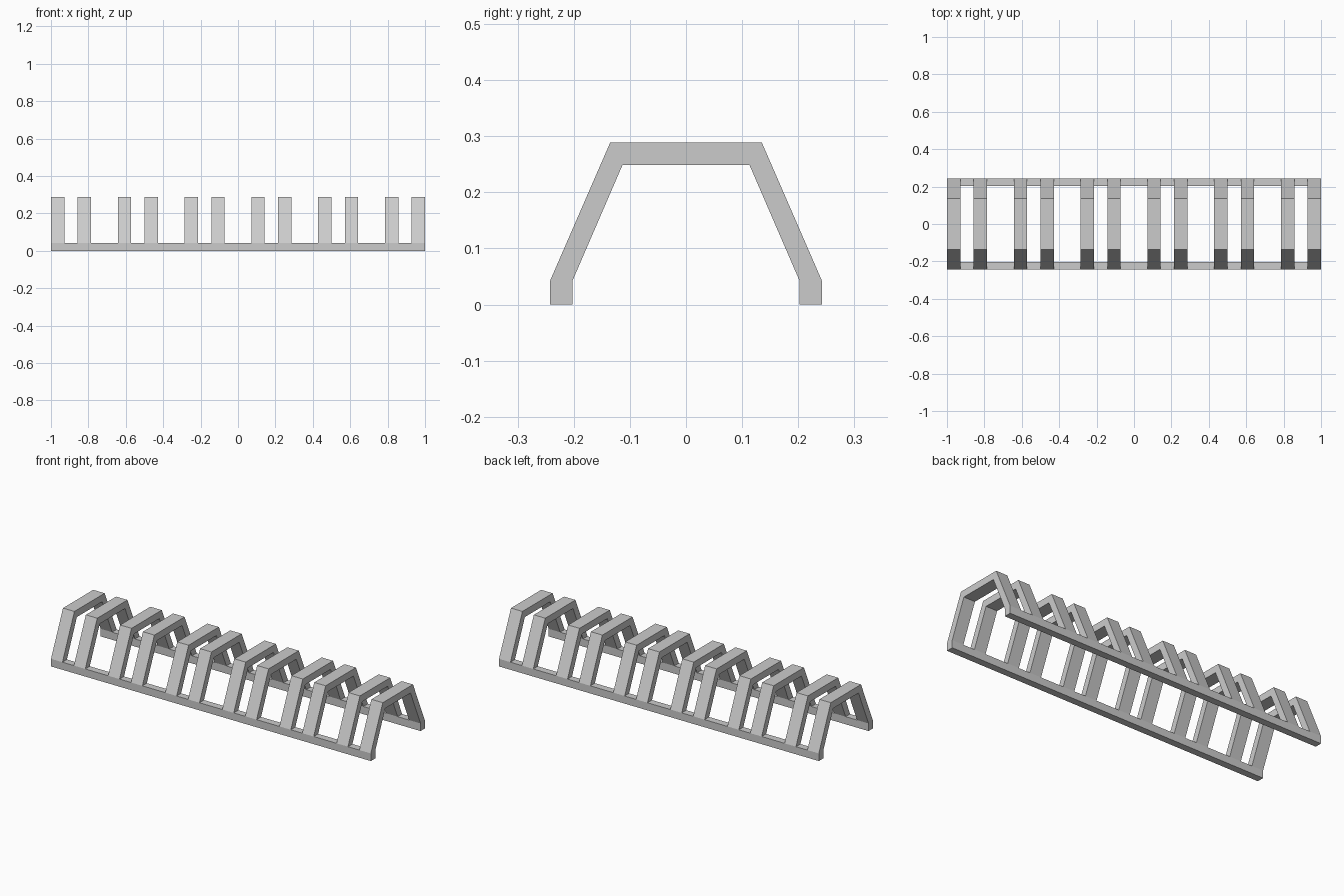
import bpy, bmesh

if "Cube" in bpy.data.objects:
    bpy.data.objects.remove(bpy.data.objects["Cube"])

U = 1 / 14          # rib width; the whole length is 28 of these
RAIL_H = 0.043


def extrude_x(name, profile, x0, x1):
    """Closed prism from a (y, z) profile, running along x."""
    bm = bmesh.new()
    face = bm.faces.new([bm.verts.new((x0, y, z)) for y, z in profile])
    res = bmesh.ops.extrude_face_region(bm, geom=[face], use_keep_orig=True)
    verts = [g for g in res["geom"] if isinstance(g, bmesh.types.BMVert)]
    bmesh.ops.translate(bm, verts=verts, vec=(x1 - x0, 0, 0))
    bmesh.ops.recalc_face_normals(bm, faces=bm.faces)
    mesh = bpy.data.meshes.new(name)
    bm.to_mesh(mesh)
    bm.free()
    obj = bpy.data.objects.new(name, mesh)
    bpy.context.collection.objects.link(obj)
    return obj


def array_x(obj, count, step):
    mod = obj.modifiers.new("Array", 'ARRAY')
    mod.count = count
    mod.use_relative_offset = False
    mod.use_constant_offset = True
    mod.constant_offset_displace = (step, 0, 0)


# Base rails, one on each side
rail = extrude_x("base_rails", [(0.202, 0), (0.242, 0), (0.242, RAIL_H), (0.202, RAIL_H)], -1, 1)
rail.modifiers.new("Mirror", 'MIRROR').use_axis = (False, True, False)

# Arched ribs: one rib, doubled into a pair, repeated six times
half = [(0.202, RAIL_H), (0.242, RAIL_H), (0.135, 0.289)]
inner = (0.113, 0.249)
profile = half + [(-y, z) for y, z in reversed(half)] + [(-inner[0], inner[1]), inner]
ribs = extrude_x("arched_ribs", profile, -1, -1 + U)
array_x(ribs, 2, 2 * U)
array_x(ribs, 6, 5 * U)
